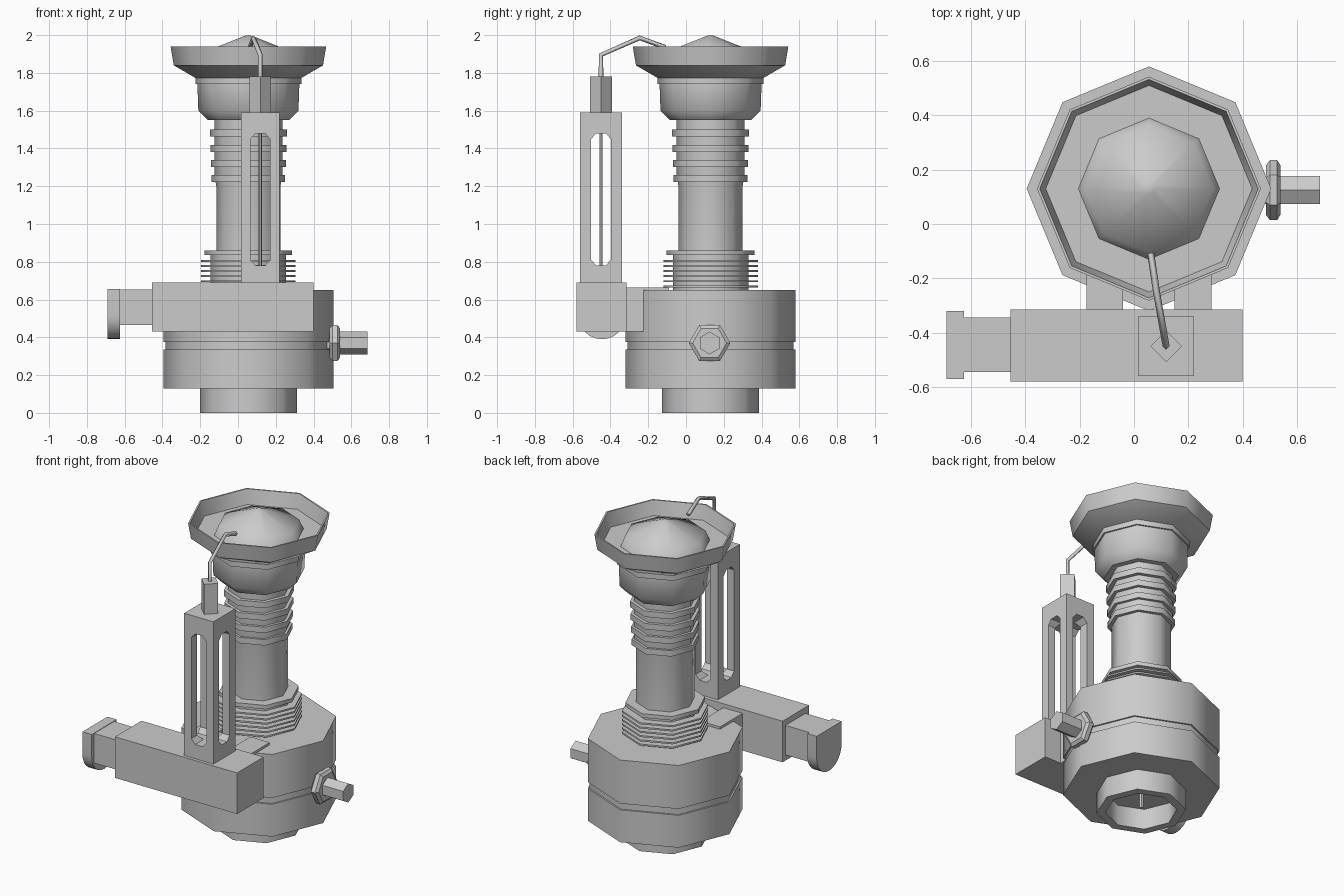
import bpy, bmesh, math
from mathutils import Vector, Matrix

if "Cube" in bpy.data.objects:
    bpy.data.objects.remove(bpy.data.objects["Cube"])

CX, CY = 0.055, 0.13      # main vertical axis
PX, PY = 0.118, -0.45     # gauge post axis


def finish(bm, name, angle=None):
    bmesh.ops.recalc_face_normals(bm, faces=bm.faces)
    me = bpy.data.meshes.new(name)
    bm.to_mesh(me)
    bm.free()
    ob = bpy.data.objects.new(name, me)
    bpy.context.collection.objects.link(ob)
    if angle:
        bpy.ops.object.select_all(action='DESELECT')
        ob.select_set(True)
        bpy.context.view_layer.objects.active = ob
        bpy.ops.object.shade_smooth_by_angle(angle=math.radians(angle))
    return ob


def lathe(name, profile, loc=(CX, CY, 0), n=8, axis='Z', phase=0.0, smooth=46):
    """Revolve (radius, height) points into an n-sided solid."""
    bm = bmesh.new()
    rings = []
    for r, h in profile:
        if r == 0:
            rings.append([bm.verts.new((0, 0, h))] * n)
        else:
            rings.append([bm.verts.new((r * math.cos(phase + 2 * math.pi * k / n),
                                        r * math.sin(phase + 2 * math.pi * k / n), h))
                          for k in range(n)])
    for a, b in zip(rings, rings[1:]):
        for k in range(n):
            j = (k + 1) % n
            bm.faces.new(list(dict.fromkeys((a[k], a[j], b[j], b[k]))))
    for ring in (rings[0], rings[-1]):
        if ring[0] is not ring[1]:
            bm.faces.new(ring)
    if axis == 'X':
        bm.transform(Matrix.Rotation(math.pi / 2, 4, 'Y'))
    bm.transform(Matrix.Translation(loc))
    return finish(bm, name, smooth)


def box(name, lo, hi):
    bm = bmesh.new()
    bmesh.ops.create_cube(bm, size=1)
    lo, hi = Vector(lo), Vector(hi)
    for v in bm.verts:
        v.co = Vector((v.co[i] * (hi[i] - lo[i]) for i in range(3))) + (lo + hi) / 2
    return finish(bm, name)


def prism(name, pts, push, smooth=None):
    """Extrude a flat outline along the push vector."""
    bm = bmesh.new()
    f = bm.faces.new([bm.verts.new(p) for p in pts])
    ext = bmesh.ops.extrude_face_region(bm, geom=[f])
    bmesh.ops.translate(bm, vec=push, verts=[g for g in ext['geom']
                                             if isinstance(g, bmesh.types.BMVert)])
    if f.is_valid and not any(len(e.link_faces) < 2 for e in f.edges) and \
            any(len(e.link_faces) > 2 for e in f.edges):
        bm.faces.remove(f)
    return finish(bm, name, smooth)


# hollow foot, grooved drum body and the pin in the socket
lathe("drum_body", [(0, 0.13), (0.205, 0.13), (0.205, 0), (0.257, 0), (0.257, 0.13),
                    (0.45, 0.13), (0.45, 0.335), (0.44, 0.335), (0.44, 0.375),
                    (0.45, 0.375), (0.45, 0.65), (0, 0.65)])
lathe("socket_pin", [(0.013, 0.02), (0.013, 0.14)], n=6)

# column with its collars
lathe("column", [(0.2, 0.64), (0.2, 0.835), (0.17, 0.835), (0.17, 1.2),
                 (0.18, 1.26), (0.18, 1.56)])
for i in range(6):
    z = 0.665 + i * 0.027
    lathe(f"lower_fin_{i}", [(0.25, z), (0.25, z + 0.01)])
lathe("lower_flange", [(0.232, 0.835), (0.232, 0.86)])
for i in range(4):
    z, r = 1.222 + i * 0.08, 0.195 + i * 0.003
    lathe(f"upper_ring_{i}", [(r, z), (r, z + 0.037)])

# cup, open dish and the shallow cone inside it
lathe("cup", [(0.215, 1.55), (0.265, 1.60), (0.27, 1.74), (0.27, 1.77)])
lathe("cup_band", [(0.28, 1.74), (0.28, 1.775)])
lathe("dish", [(0, 1.77), (0.275, 1.77), (0.395, 1.84), (0.412, 1.94), (0.402, 1.94),
               (0.38, 1.85), (0, 1.85)], smooth=46)
lathe("dish_cone", [(0.262, 1.845), (0.235, 1.91), (0.022, 1.995), (0, 2.0)])

# valve block on the front with two brackets over the drum
box("valve_block", (-0.455, -0.58, 0.43), (0.40, -0.315, 0.69))
for i, x in enumerate((-0.175, 0.15)):
    box(f"bracket_{i}", (x, -0.33, 0.43), (x + 0.135, -0.09, 0.665))
box("side_neck", (-0.63, -0.545, 0.465), (-0.45, -0.345, 0.652))
arc = [(-0.69, PY + 0.005 + 0.125 * math.cos(a), 0.515 + 0.125 * math.sin(a))
       for a in (math.pi + k * math.pi / 12 for k in range(13))]
prism("side_cap", arc + [(-0.69, -0.32, 0.655), (-0.69, -0.57, 0.655)], (0.065, 0, 0), 30)

# windowed gauge post, cut through in both directions
post = box("gauge_post", (0.015, -0.56, 0.67), (0.22, -0.34, 1.59))
outline = [(-0.052, 0.81), (-0.025, 0.78), (0.025, 0.78), (0.052, 0.81),
           (0.052, 1.45), (0.025, 1.48), (-0.025, 1.48), (-0.052, 1.45)]
cutters = [prism("window_cutter_front", [(PX + u, -0.8, z) for u, z in outline], (0, 0.7, 0)),
           prism("window_cutter_side", [(-0.3, PY + u, z) for u, z in outline], (0.8, 0, 0))]
for c in cutters:
    m = post.modifiers.new(c.name, 'BOOLEAN')
    m.operation, m.object, m.solver = 'DIFFERENCE', c, 'EXACT'
    c.hide_render = True
    c.hide_set(True)
lathe("gauge_rod", [(0.01, 0.75), (0.01, 1.5)], (PX, PY, 0), n=6)
lathe("gauge_stem", [(0.058, 1.58), (0.058, 1.78)], (PX, PY, 0), n=4, smooth=None)

# bent feed pipe from the stem into the dish
cu = bpy.data.curves.new("feed_pipe", 'CURVE')
cu.dimensions = '3D'
cu.bevel_depth, cu.bevel_resolution, cu.use_fill_caps = 0.013, 0, True
path = [(PX, PY, 1.76), (PX, PY, 1.895), (0.082, -0.245, 1.985), (0.062, -0.11, 1.935)]
sp = cu.splines.new('POLY')
sp.points.add(len(path) - 1)
for p, co in zip(sp.points, path):
    p.co = (*co, 1)
bpy.context.collection.objects.link(bpy.data.objects.new("feed_pipe", cu))

# hexagonal outlet on the right
hexv = math.pi / 2
lathe("outlet_nut", [(0.09, 0.485), (0.11, 0.5), (0.11, 0.527), (0.09, 0.54)],
      (0, 0.125, 0.37), n=6, axis='X', phase=hexv, smooth=None)
lathe("outlet_rod", [(0.06, 0.45), (0.06, 0.685)],
      (0, 0.125, 0.37), n=6, axis='X', phase=0, smooth=None)
